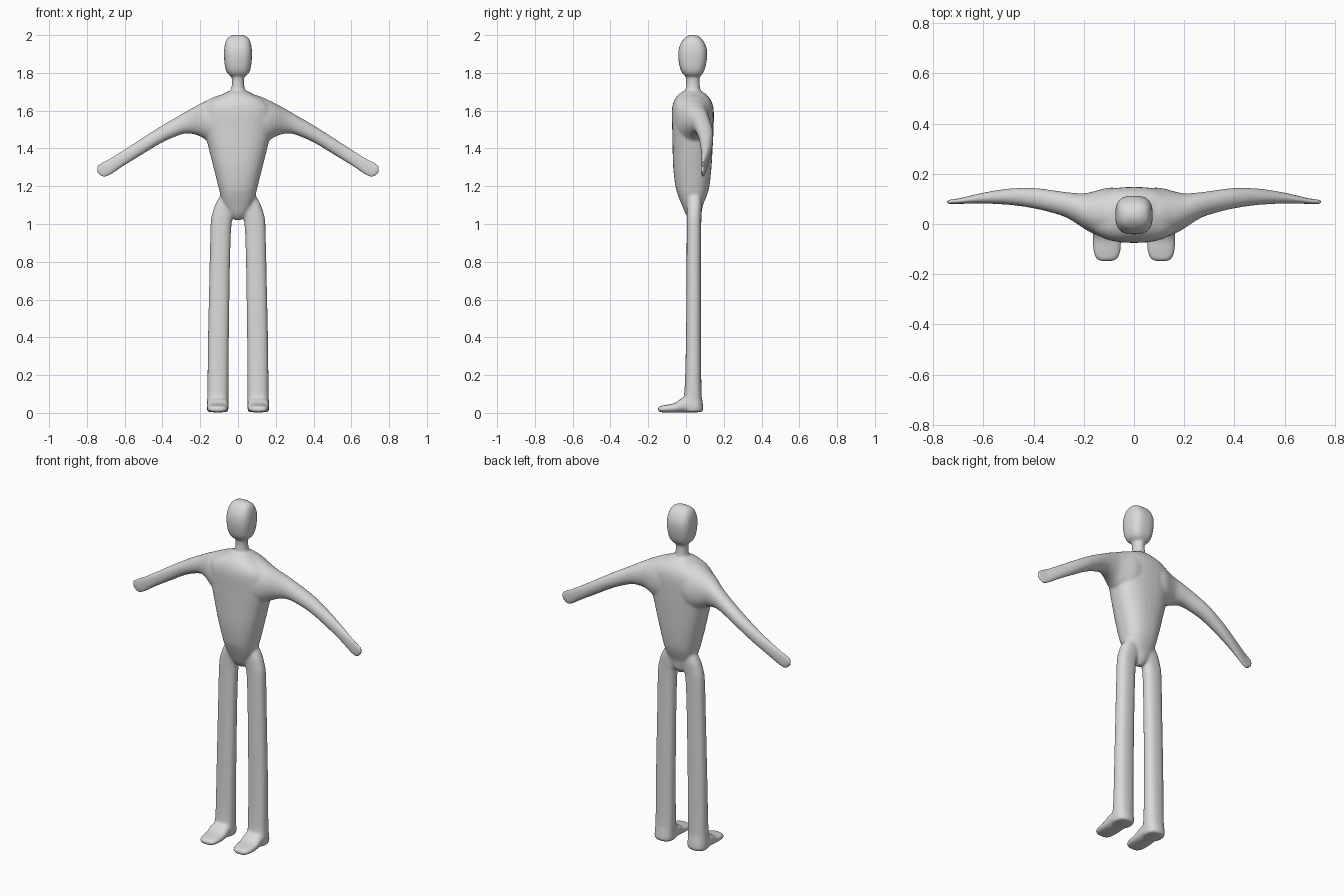
import bpy, bmesh, math

grey = bpy.data.materials.new("plain grey")
grey.diffuse_color = (0.7, 0.7, 0.7, 1)

# For each loft axis: where (along, a, b) land in x, y, z
ORDER = {'x': lambda t, a, b: (t, a, b),
         'y': lambda t, a, b: (a, t, b),
         'z': lambda t, a, b: (a, b, t)}


def smooth_rows(rows, steps=5):
    """Catmull-Rom interpolation between cross-sections."""
    out = []
    for i in range(len(rows) - 1):
        p0, p1 = rows[max(i - 1, 0)], rows[i]
        p2, p3 = rows[i + 1], rows[min(i + 2, len(rows) - 1)]
        for s in range(steps):
            u = s / steps
            out.append([0.5 * (2 * b + (c - a) * u + (2 * a - 5 * b + 4 * c - d) * u * u
                               + (3 * b - a - 3 * c + d) * u ** 3)
                        for a, b, c, d in zip(p0, p1, p2, p3)])
    return out + [list(rows[-1])]


def loft(bm, axis, rows, power=2.0, side=1, n=32):
    """Closed superellipse loft; row = position, a min, a max, b min, b max."""
    rings = []
    for t, a0, a1, b0, b1 in smooth_rows(rows):
        ring = []
        for k in range(n):
            c, s = math.cos(2 * math.pi * k / n), math.sin(2 * math.pi * k / n)
            a = (a0 + a1) / 2 + (a1 - a0) / 2 * math.copysign(abs(c) ** (2 / power), c)
            b = (b0 + b1) / 2 + (b1 - b0) / 2 * math.copysign(abs(s) ** (2 / power), s)
            x, y, z = ORDER[axis](t, a, b)
            ring.append(bm.verts.new((x * side, y, z)))
        rings.append(ring)
    faces = [bm.faces.new(rings[0]), bm.faces.new(rings[-1])]
    for r, q in zip(rings, rings[1:]):
        for k in range(n):
            j = (k + 1) % n
            faces.append(bm.faces.new((r[k], r[j], q[j], q[k])))
    bmesh.ops.recalc_face_normals(bm, faces=faces)


def sym(rows):
    """Rows of z, half width, y min, y max centred on x = 0."""
    return [(z, -w, w, y0, y1) for z, w, y0, y1 in rows]


torso = sym([(1.02, .015, .025, .06), (1.05, .045, .0, .08), (1.1, .075, -.022, .09),
             (1.15, .092, -.042, .11), (1.2, .105, -.056, .124), (1.3, .13, -.068, .135),
             (1.4, .155, -.071, .141), (1.5, .178, -.073, .146), (1.6, .185, -.075, .147),
             (1.65, .15, -.064, .135), (1.685, .085, -.04, .108), (1.705, .045, -.01, .08)])
neck = sym([(1.66, .06, -.02, .09), (1.70, .042, -.005, .078), (1.74, .033, .0, .073),
            (1.81, .035, -.002, .073)])
head = sym([(1.779, .028, .008, .066), (1.79, .05, -.012, .084), (1.82, .066, -.03, .1),
            (1.88, .074, -.041, .112), (1.93, .073, -.038, .11), (1.97, .064, -.02, .092),
            (1.99, .05, .0, .072), (2.002, .025, .022, .05)])
leg = [(.004, .056, .158, -.01, .084), (.02, .05, .165, -.02, .092), (.06, .05, .164, -.022, .088),
       (.12, .05, .162, -.008, .082), (.4, .048, .159, .0, .08), (.8, .042, .15, .003, .08),
       (1.0, .034, .145, .004, .081), (1.06, .018, .135, .004, .082),
       (1.11, .015, .117, .006, .083), (1.16, .025, .088, .018, .075)]
foot = [(-.149, .085, .132, .008, .03), (-.138, .065, .152, .004, .036),
        (-.11, .054, .162, .002, .042), (-.06, .05, .165, .002, .052),
        (-.015, .05, .165, .002, .08), (.06, .053, .163, .002, .08)]
arm = [(.03, -.06, .14, 1.45, 1.69), (.1, -.06, .145, 1.42, 1.682), (.16, -.04, .13, 1.44, 1.657),
       (.2, -.018, .122, 1.464, 1.637), (.25, .015, .125, 1.478, 1.61), (.3, .037, .131, 1.474, 1.581),
       (.4, .062, .144, 1.432, 1.523), (.5, .076, .141, 1.372, 1.46), (.6, .081, .125, 1.31, 1.396),
       (.69, .08, .104, 1.251, 1.342), (.725, .079, .098, 1.252, 1.325), (.749, .081, .095, 1.275, 1.306)]

bm = bmesh.new()
loft(bm, 'z', torso, 2.4)
loft(bm, 'z', neck)
loft(bm, 'z', head, 2.8)
for side in (1, -1):
    loft(bm, 'z', leg, 2.4, side)
    loft(bm, 'y', foot, 2.6, side)
    loft(bm, 'x', arm, 2.1, side)

mesh = bpy.data.meshes.new("figure_body")
bm.to_mesh(mesh)
bm.free()
mesh.materials.append(grey)
body = bpy.data.objects.new("figure_body", mesh)
bpy.context.collection.objects.link(body)

# Fuse the parts into one soft skin
fuse = body.modifiers.new("fuse", 'REMESH')
fuse.mode = 'VOXEL'
fuse.voxel_size = 0.006
fuse.use_smooth_shade = True
soften = body.modifiers.new("soften", 'SMOOTH')
soften.factor = 0.5
soften.iterations = 16
